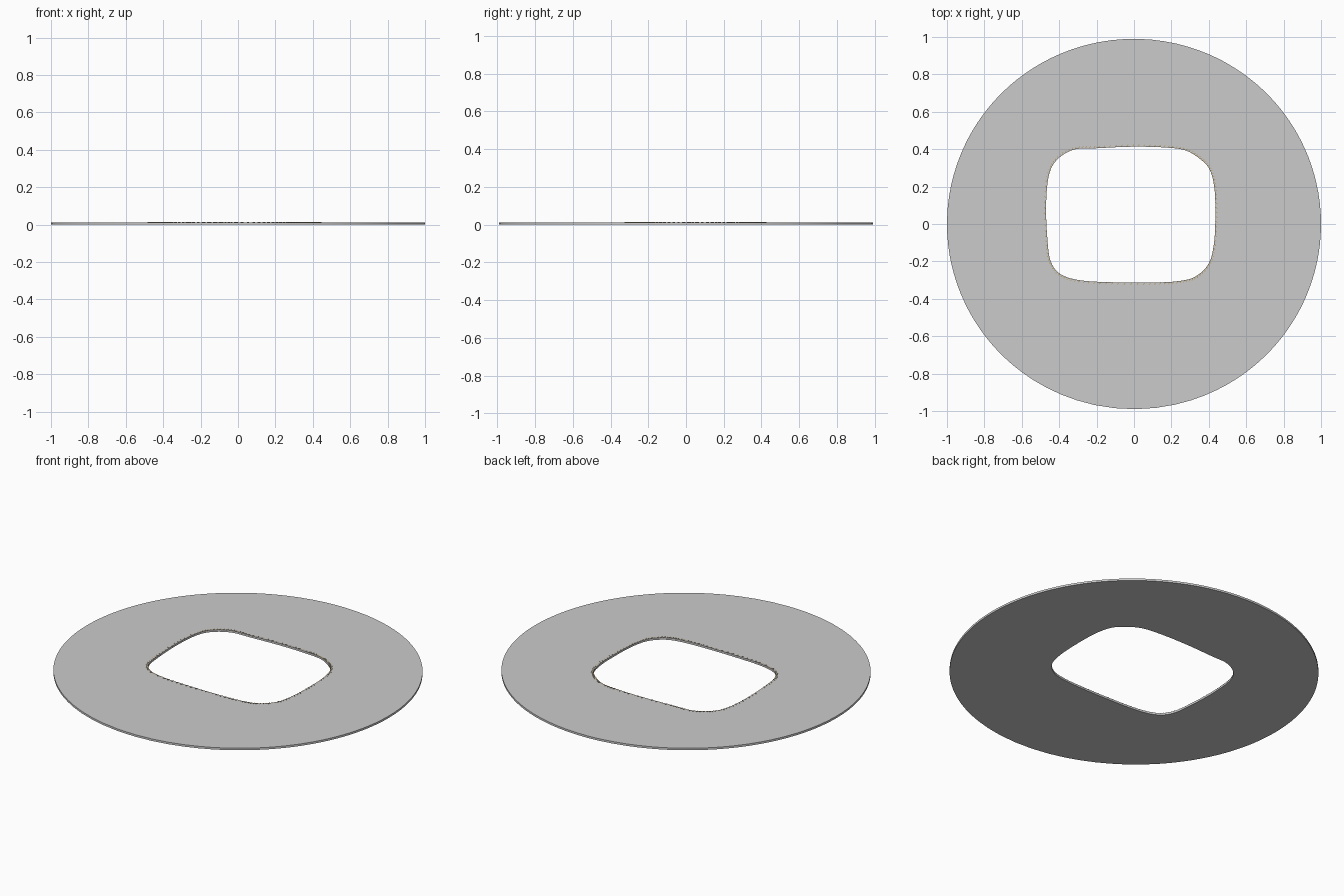
import bpy, bmesh, math
from mathutils import Vector, Matrix

if "Cube" in bpy.data.objects:
    bpy.data.objects.remove(bpy.data.objects["Cube"])

THICK = 0.012

# Hole outline, counter-clockwise from the right side
HOLE = [(0.435, 0.05), (0.43, 0.19), (0.405, 0.29), (0.35, 0.35), (0.27, 0.395),
        (0.15, 0.41), (-0.02, 0.413), (-0.2, 0.405), (-0.32, 0.398), (-0.41, 0.345),
        (-0.455, 0.26), (-0.47, 0.1), (-0.463, -0.08), (-0.445, -0.2), (-0.39, -0.27),
        (-0.28, -0.302), (-0.1, -0.312), (0.1, -0.313), (0.24, -0.305), (0.33, -0.28),
        (0.4, -0.21), (0.428, -0.1)]


def smooth_loop(points, steps):
    """Closed Catmull-Rom curve through the points."""
    p = [Vector(q) for q in points]
    n, out = len(p), []
    for i in range(n):
        a, b, c, d = p[i - 1], p[i], p[(i + 1) % n], p[(i + 2) % n]
        for s in range(steps):
            t = s / steps
            out.append(0.5 * (2 * b + (c - a) * t + (2 * a - 5 * b + 4 * c - d) * t * t
                              + (3 * b - a - 3 * c + d) * t ** 3))
    return out


def add_object(name, bm):
    bmesh.ops.recalc_face_normals(bm, faces=bm.faces)
    mesh = bpy.data.meshes.new(name)
    bm.to_mesh(mesh)
    bm.free()
    obj = bpy.data.objects.new(name, mesh)
    bpy.context.collection.objects.link(obj)
    return obj


def ring_plate(name, inner, outer, z0, z1):
    """Solid flat ring between two loops."""
    bm = bmesh.new()
    rings = [[bm.verts.new((q.x, q.y, z)) for q in loop]
             for loop, z in ((inner, z0), (outer, z0), (outer, z1), (inner, z1))]
    n = len(inner)
    for k in range(4):
        a, b = rings[k], rings[(k + 1) % 4]
        for i in range(n):
            j = (i + 1) % n
            bm.faces.new((a[i], a[j], b[j], b[i]))
    return add_object(name, bm)


# Flat disc with the rounded, slightly irregular opening
hole = smooth_loop(HOLE, 6)
angles = [math.atan2(p.y, p.x) for p in hole]
rim = [Vector((math.cos(a), 0.99 * math.sin(a))) for a in angles]
disc = ring_plate("disc", hole, rim, 0, THICK)

# Small stitches around the edge of the opening
bm = bmesh.new()
count = len(hole)
for i in range(count):
    a, b = hole[i], hole[(i + 1) % count]
    d = (b - a).normalized()
    mid = (a + b) / 2 + Vector((d.y, -d.x)) * 0.006
    m = (Matrix.Translation((mid.x, mid.y, THICK))
         @ Matrix.Rotation(math.atan2(d.y, d.x) + 0.9, 4, 'Z')
         @ Matrix.Diagonal((0.014, 0.004, 0.003, 1)))
    bmesh.ops.create_cube(bm, size=1, matrix=m)
stitches = add_object("edge_stitches", bm)

thread = bpy.data.materials.new("thread")
thread.diffuse_color = (0.5, 0.36, 0.17, 1)
thread.use_nodes = True
thread.node_tree.nodes["Principled BSDF"].inputs["Base Color"].default_value = thread.diffuse_color
stitches.data.materials.append(thread)

# Smooth the curved walls, keep the plate edges sharp
bpy.context.view_layer.objects.active = disc
disc.select_set(True)
bpy.ops.object.shade_smooth_by_angle(angle=math.radians(30))
